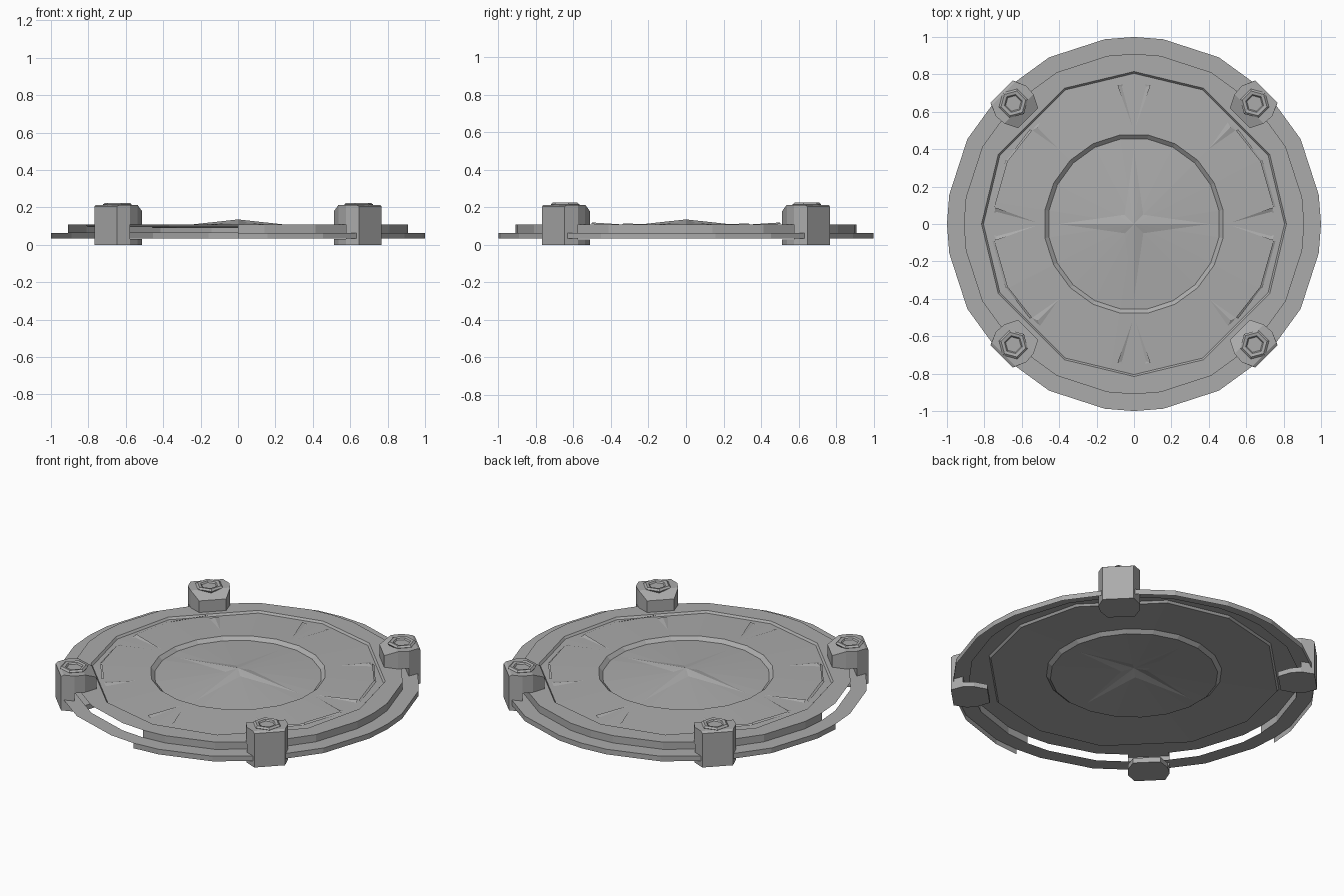
import bpy, bmesh
from math import sin, cos, radians, pi

if "Cube" in bpy.data.objects:
    bpy.data.objects.remove(bpy.data.objects["Cube"])

# mid grey used on every part
grey = bpy.data.materials.new("mid_grey")
grey.diffuse_color = (0.41, 0.41, 0.41, 1)
grey.use_nodes = True
grey.node_tree.nodes["Principled BSDF"].inputs["Base Color"].default_value = grey.diffuse_color

def new_object(name, bm):
    me = bpy.data.meshes.new(name)
    bm.to_mesh(me)
    bm.free()
    me.materials.append(grey)
    ob = bpy.data.objects.new(name, me)
    bpy.context.collection.objects.link(ob)
    return ob

# shared ring directions: a 20-gon plus the four axis points
ANGLES = sorted([9 + 18 * k for k in range(20)] + [0, 90, 180, 270])

def polygon_radius(poly, t):
    """Radius of a closed polygon [(angle, r)] along direction t."""
    pts = poly + [(poly[0][0] + 360, poly[0][1])]
    if t < pts[0][0]:
        t += 360
    for (a, ra), (b, rb) in zip(pts, pts[1:]):
        if a <= t <= b:
            return ra * rb * sin(radians(b - a)) / (
                ra * sin(radians(t - a)) + rb * sin(radians(b - t)))

def round20(r):
    return [(9 + 18 * k, r) for k in range(20)]

def axis20(r):
    return [(a, r) for a in ANGLES]

def twelve(r):
    return [(q * 90 + d, r) for q in range(4) for d in (0, 27, 63)]

# four-pointed star outline; its valleys sit higher than its tips
STAR = [(45 * k, 0.07 if k % 2 else 0.40) for k in range(8)]

def star_height(r):
    return 0.118 - (r - 0.07) / 0.33 * 0.026

def sheet(name, rings, cut=(), apex=None):
    """Stack of polygon rings joined by faces; strips in cut lack one quadrant."""
    bm = bmesh.new()
    loops = []
    for poly, z in rings:
        loop = []
        for a in ANGLES:
            r = polygon_radius(poly, a)
            h = z(r) if callable(z) else z
            loop.append(bm.verts.new((r * cos(radians(a)), r * sin(radians(a)), h)))
        loops.append(loop)
    n = len(ANGLES)
    for i, (lo, hi) in enumerate(zip(loops, loops[1:])):
        for k in range(n):
            if i in cut and 180 <= ANGLES[k] < 270:
                continue
            m = (k + 1) % n
            bm.faces.new((lo[k], lo[m], hi[m], hi[k]))
    if apex is not None:
        c = bm.verts.new((0, 0, apex))
        for k in range(n):
            bm.faces.new((loops[-1][k], loops[-1][(k + 1) % n], c))
    return new_object(name, bm)

# open shell: rim, raised ring, recessed plate, sunken centre with star
sheet("cover_plate", [
    (axis20(1.0), 0.033), (axis20(1.0), 0.064),
    (axis20(0.91), 0.064), (axis20(0.91), 0.108),
    (twelve(0.815), 0.108), (twelve(0.805), 0.096),
    (round20(0.482), 0.108), (round20(0.46), 0.089),
    (STAR, star_height)], cut=(0, 2), apex=0.136)

# thin engraved-style ridges on the plate
def plate_height(r):
    return 0.096 + (0.80 - r) / 0.32 * 0.012

def ridge(name, ang, pts):
    """Fin with a triangular plan; pts are (radial, sideways, lift)."""
    bm = bmesh.new()
    c, s = cos(radians(ang)), sin(radians(ang))
    vs = [bm.verts.new((r * c - t * s, r * s + t * c, plate_height(r) + lift))
          for r, t, lift in pts]
    bm.faces.new(vs)
    bmesh.ops.recalc_face_normals(bm, faces=bm.faces)
    if bm.faces[:] and vs:
        bm.normal_update()
        for f in bm.faces:
            if f.normal.z < 0:
                f.normal_flip()
    new_object(name, bm)

for q in range(4):
    for m in (-1, 1):
        # V-shaped pair on each axis, with a small hook at the end
        ridge("axis_groove_wall", 90 * q,
              [(0.52, m * .008, .001), (0.74, m * .088, .010), (0.735, m * .065, .001)])
        ridge("axis_groove_hook", 90 * q,
              [(0.74, m * .088, .010), (0.747, m * .058, .001), (0.735, m * .065, .001)])
        # narrow facet pair on each diagonal
        ridge("diagonal_facet", 90 * q + 45,
              [(0.57, 0, .001), (0.73, 0, .008), (0.74, m * .03, .001)])
        ridge("diagonal_facet_end", 90 * q + 45,
              [(0.73, 0, .008), (0.742, 0, .001), (0.74, m * .03, .001)])

# panel edge lines along the left and right of the plate
for ang in (0, 180):
    for m in (-1, 1):
        path = [(0.745, .09), (0.675, .335), (0.545, .50)]
        for (r0, t0), (r1, t1) in zip(path, path[1:]):
            ridge("panel_edge", ang, [(r0, m * t0, .008), (r1, m * t1, .014),
                                      (r1 + .012, m * (t1 + .006), .006),
                                      (r0 + .012, m * t0, .002)])

# C-shaped clamp gripping the rim: (radius, height, half width)
CLAMP = [(1.0, 0, .085), (1.0, .205, .085), (.985, .214, .09), (.93, .214, .115),
         (.87, .214, .11), (.80, .18, .075), (.80, .11, .075), (.87, .11, .11),
         (.93, .11, .115), (.93, .03, .115), (.87, .03, .11), (.80, .03, .075),
         (.80, 0, .075), (.87, 0, .11), (.93, 0, .115)]
# flared hex nut with socket: (radius, height)
NUT = [(.055, .19), (.075, .208), (.08, .216), (.068, .225), (.05, .222), (.035, .205)]

def clamp(ang):
    c, s = cos(radians(ang)), sin(radians(ang))
    def place(r, t, z):
        return (r * c - t * s, r * s + t * c, z)
    bm = bmesh.new()
    a = [bm.verts.new(place(r, -w, z)) for r, z, w in CLAMP]
    b = [bm.verts.new(place(r, w, z)) for r, z, w in CLAMP]
    n = len(CLAMP)
    for k in range(n):
        m = (k + 1) % n
        bm.faces.new((a[k], a[m], b[m], b[k]))
    # side walls: column, top arm, bottom lip
    for side in (a, b):
        for idx in ((0, 1, 2, 3, 8, 9, 14), (3, 4, 7, 8), (4, 5, 6, 7),
                    (9, 10, 13, 14), (10, 11, 12, 13)):
            bm.faces.new([side[i] for i in idx])
    bmesh.ops.recalc_face_normals(bm, faces=bm.faces)
    new_object("rim_clamp", bm)

    bm = bmesh.new()
    loops = [[bm.verts.new(place(.912 + r * cos(k * pi / 3), r * sin(k * pi / 3), z))
              for k in range(6)] for r, z in NUT]
    for lo, hi in zip(loops, loops[1:]):
        for k in range(6):
            m = (k + 1) % 6
            bm.faces.new((lo[k], lo[m], hi[m], hi[k]))
    bm.faces.new(loops[-1])
    bm.faces.new(loops[0][::-1])
    new_object("hex_nut", bm)

for q in range(4):
    clamp(45 + 90 * q)
